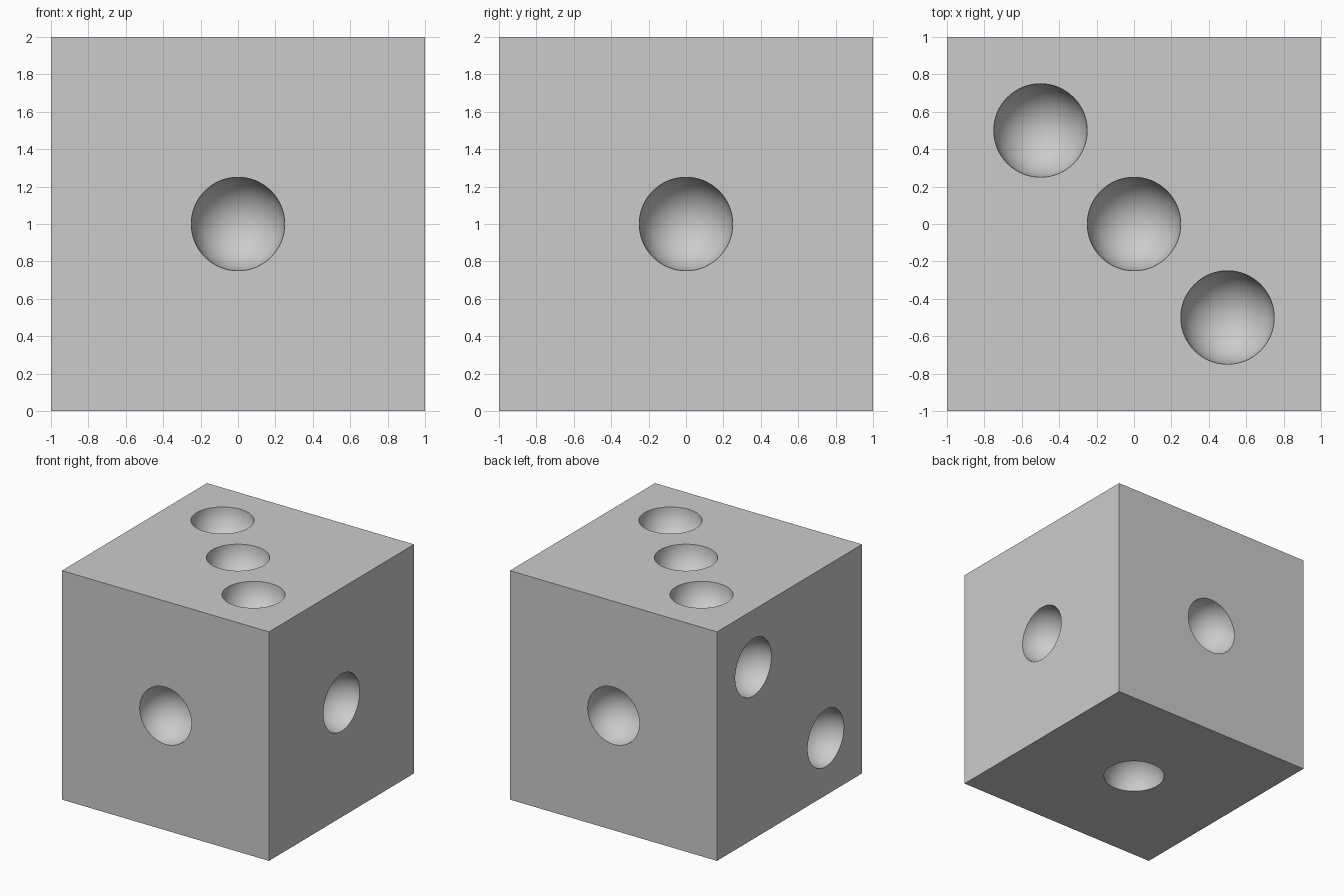
import bpy
import bmesh
import math
from mathutils import Matrix, Vector

if "Cube" in bpy.data.objects:
    bpy.data.objects.remove(bpy.data.objects["Cube"], do_unlink=True)

CENTRE = Vector((0, 0, 1))
RADIUS = 0.25

grey = bpy.data.materials.new("light_grey")
grey.use_nodes = True
grey.diffuse_color = (0.6, 0.6, 0.6, 1)
grey.node_tree.nodes["Principled BSDF"].inputs["Base Color"].default_value = (0.6, 0.6, 0.6, 1)


def add_object(name, bm):
    mesh = bpy.data.meshes.new(name)
    bm.to_mesh(mesh)
    bm.free()
    mesh.materials.append(grey)
    obj = bpy.data.objects.new(name, mesh)
    bpy.context.collection.objects.link(obj)
    return obj


# Die body
bm = bmesh.new()
bmesh.ops.create_cube(bm, size=2, matrix=Matrix.Translation(CENTRE))
die = add_object("die_body", bm)

# Pip centres relative to the middle of the cube
pips = [
    (0, -1, 0), (0, 1, 0), (1, 0, 0), (0, 0, -1),   # single pips
    (-1, 0.5, 0.5), (-1, -0.5, -0.5),               # pair
    (-0.5, 0.5, 1), (0, 0, 1), (0.5, -0.5, 1),      # row of three
]

# Ball cutters, each with its pole along the face normal
bm = bmesh.new()
for pip in pips:
    normal = Vector([int(c) for c in pip])
    turn = normal.to_track_quat("Z", "Y").to_matrix().to_4x4()
    place = Matrix.Translation(CENTRE + Vector(pip)) @ turn
    bmesh.ops.create_uvsphere(bm, u_segments=64, v_segments=32, radius=RADIUS, matrix=place)
cutter = add_object("pip_cutter", bm)
cutter.hide_render = True

# Carve the hemispherical pips, then drop the cutter
carve = die.modifiers.new("carve_pips", "BOOLEAN")
carve.operation = "DIFFERENCE"
carve.solver = "EXACT"
carve.object = cutter
bpy.ops.object.select_all(action="DESELECT")
die.select_set(True)
bpy.context.view_layer.objects.active = die
bpy.ops.object.modifier_apply(modifier=carve.name)
bpy.data.objects.remove(cutter, do_unlink=True)

# Smooth bowls with crisp rims and cube edges
bpy.ops.object.shade_smooth_by_angle(angle=math.radians(30))
